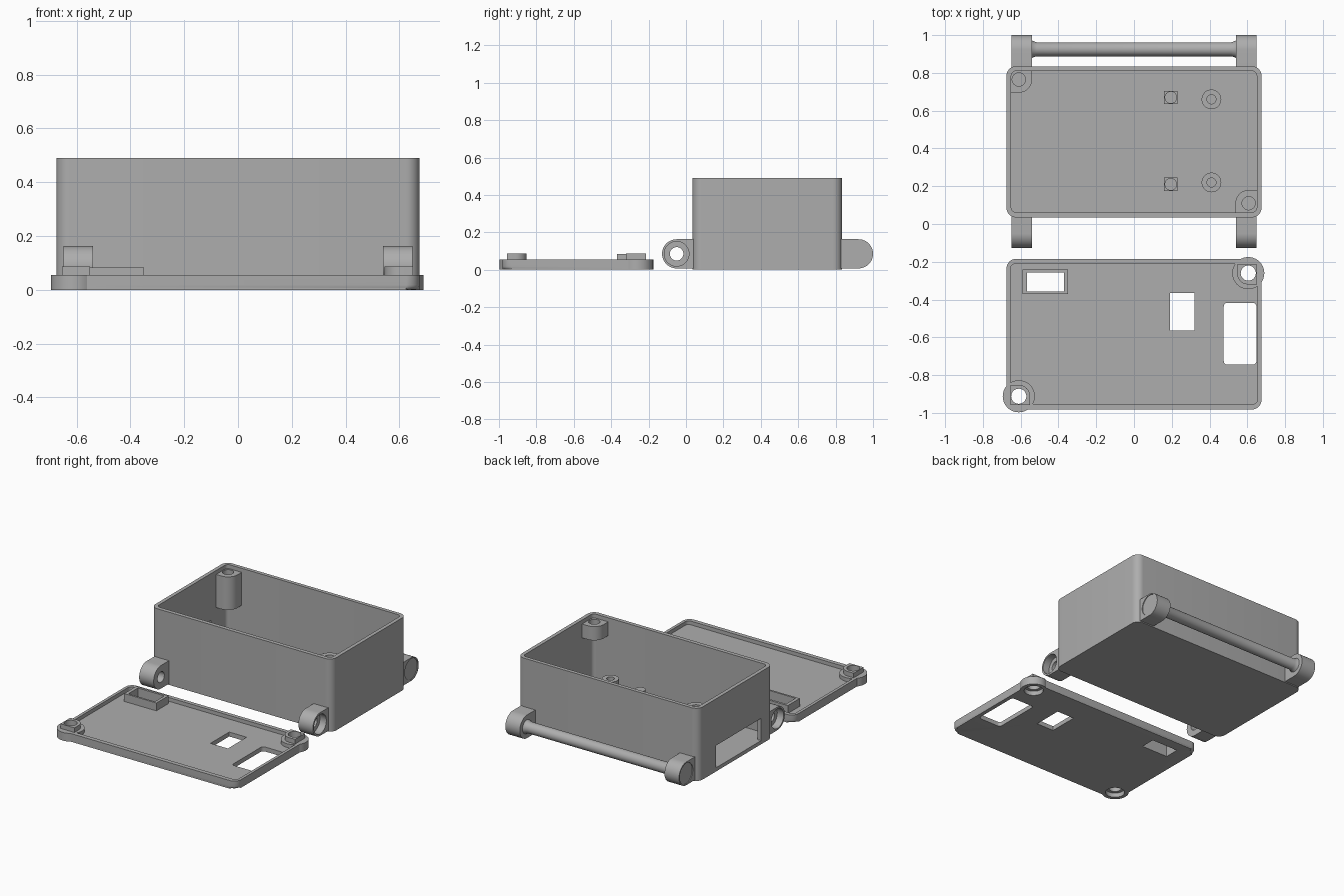
import bpy, bmesh, math

if "Cube" in bpy.data.objects:
    bpy.data.objects.remove(bpy.data.objects["Cube"])

grey = bpy.data.materials.new("plastic_grey")
grey.diffuse_color = (0.42, 0.42, 0.42, 1)
grey.use_nodes = True
grey.node_tree.nodes["Principled BSDF"].inputs["Base Color"].default_value = grey.diffuse_color


def arc(cx, cy, r, a0, a1, n):
    return [(cx + r * math.cos(math.radians(a0 + (a1 - a0) * i / n)),
             cy + r * math.sin(math.radians(a0 + (a1 - a0) * i / n))) for i in range(n + 1)]


def circle(cx, cy, r, n=40):
    return arc(cx, cy, r, 0, 360 - 360 / n, n - 1)


def rrect(x0, x1, y0, y1, r=0.0):
    if r == 0:
        return [(x0, y0), (x1, y0), (x1, y1), (x0, y1)]
    return (arc(x1 - r, y1 - r, r, 0, 90, 8) + arc(x0 + r, y1 - r, r, 90, 180, 8)
            + arc(x0 + r, y0 + r, r, 180, 270, 8) + arc(x1 - r, y0 + r, r, 270, 360, 8))


def corner_post(cx, cy, r, e, s):
    """Round towards the middle, square towards the corner (s = corner's x sign, y sign is -s)."""
    pts = [(cx + e, cy - e), (cx + e, cy + r)] + arc(cx, cy, r, 90, 180, 10) + [(cx - r, cy - e)]
    if s < 0:
        pts = [(2 * cx - x, 2 * cy - y) for x, y in pts]
    return pts


def prism(name, pts, a, b, axis="Z", bevel=0.0):
    bm = bmesh.new()
    put = (lambda p, h: (p[0], p[1], h)) if axis == "Z" else (lambda p, h: (h, p[0], p[1]))
    lo = [bm.verts.new(put(p, a)) for p in pts]
    hi = [bm.verts.new(put(p, b)) for p in pts]
    n = len(pts)
    bottom = bm.faces.new(lo[::-1])
    bm.faces.new(hi)
    for i in range(n):
        bm.faces.new((lo[i], lo[(i + 1) % n], hi[(i + 1) % n], hi[i]))
    if bevel:
        bmesh.ops.bevel(bm, geom=list(bottom.edges), offset=bevel, segments=4,
                        profile=0.5, affect="EDGES")
    bmesh.ops.remove_doubles(bm, verts=bm.verts, dist=1e-5)
    bmesh.ops.recalc_face_normals(bm, faces=bm.faces)
    me = bpy.data.meshes.new(name)
    bm.to_mesh(me)
    bm.free()
    ob = bpy.data.objects.new(name, me)
    me.materials.append(grey)
    bpy.context.collection.objects.link(ob)
    return ob


def combine(ob, other, op="DIFFERENCE"):
    mod = ob.modifiers.new("bool", "BOOLEAN")
    mod.operation, mod.solver, mod.object = op, "EXACT", other
    bpy.context.view_layer.objects.active = ob
    bpy.ops.object.modifier_apply(modifier=mod.name)
    bpy.data.objects.remove(other)


def cut(ob, pts, a, b, axis="Z"):
    combine(ob, prism("cutter", pts, a, b, axis))


# Open box with a window in its left wall
box = prism("box", rrect(-0.675, 0.675, 0.035, 0.835, 0.05), 0, 0.49)
cut(box, rrect(-0.65, 0.65, 0.062, 0.81, 0.025), 0.025, 0.6)
cut(box, rrect(0.164, 0.642, 0.025, 0.175), -0.8, -0.6, "X")

# Screw posts hanging in two opposite corners
for name, cx, cy, z0, s in (("back_screw_post", -0.61, 0.765, 0.24, -1),
                            ("front_screw_post", 0.607, 0.11, 0.37, 1)):
    post = prism(name, corner_post(cx, cy, 0.07, 0.048, s), z0, 0.463)
    cut(post, circle(cx, cy, 0.035), z0 + 0.03, 0.6)

# Floor standoffs and square pegs
for name, cy, py in (("front", 0.22, 0.21), ("back", 0.66, 0.67)):
    so = prism(name + "_standoff", circle(0.41, cy, 0.052), 0.02, 0.175)
    cut(so, circle(0.41, cy, 0.024), 0.05, 0.3)
    prism(name + "_peg_base", rrect(0.16, 0.23, py - 0.035, py + 0.035), 0.02, 0.125)
    prism(name + "_peg", circle(0.195, py, 0.033), 0.12, 0.155)

# Hinge lugs: round outside, flat against the wall
R, CZ = 0.078, 0.085
for side, s in (("left", -1), ("right", 1)):
    x0, x1 = sorted((s * 0.54, s * 0.648))
    front = prism(side + "_front_lug", arc(-0.05, CZ, R, 90, 270, 24)
                  + [(0.045, CZ - R), (0.045, CZ + R)], x0, x1, "X")
    cut(front, circle(-0.05, CZ, 0.036), -1, 1, "X")
    cut(front, circle(-0.05, CZ, 0.066), *sorted((s * 0.6, s * 0.8)), "X")
    back = prism(side + "_back_lug", arc(0.922, CZ, R, -90, 90, 24)
                 + [(0.825, CZ + R), (0.825, CZ - R)], x0, x1, "X")
    cut(back, circle(0.922, CZ, 0.07), *sorted((s * 0.643, s * 0.8)), "X")

# Handle rod with flared ends
bm = bmesh.new()
rings = []
for x, r in ((-0.545, 0.05), (-0.535, 0.043), (-0.515, 0.037), (0.515, 0.037), (0.535, 0.043), (0.545, 0.05)):
    rings.append([bm.verts.new((x, y, z)) for y, z in circle(0.925, CZ, r)])
for A, B in zip(rings, rings[1:]):
    for i in range(len(A)):
        j = (i + 1) % len(A)
        bm.faces.new((A[i], A[j], B[j], B[i]))
bm.faces.new(rings[0][::-1])
bm.faces.new(rings[-1])
bmesh.ops.recalc_face_normals(bm, faces=bm.faces)
me = bpy.data.meshes.new("rod")
bm.to_mesh(me)
bm.free()
me.materials.append(grey)
bpy.context.collection.objects.link(bpy.data.objects.new("rod", me))

# Lid tray with round ears and screw bosses at two corners
lid = prism("lid", rrect(-0.675, 0.675, -0.982, -0.185, 0.05), 0, 0.055, bevel=0.018)
cut(lid, rrect(-0.655, 0.655, -0.953, -0.212, 0.025), 0.03, 0.2)
corners = ((0.605, -0.26, 1), (-0.61, -0.912, -1))
for cx, cy, s in corners:
    combine(lid, prism("ear", circle(cx, cy, 0.085), 0, 0.055, bevel=0.018), "UNION")
    boss = [(x, 2 * cy - y) for x, y in corner_post(cx, cy, 0.06, 0.045, s)][::-1]
    combine(lid, prism("boss", boss, 0.04, 0.086), "UNION")

# Raised frame around the switch opening
combine(lid, prism("frame", rrect(-0.59, -0.35, -0.37, -0.242), 0.02, 0.083), "UNION")

# Lid openings and countersunk screw holes
cut(lid, rrect(-0.567, -0.37, -0.357, -0.257), -1, 1)
cut(lid, rrect(0.19, 0.32, -0.565, -0.365), -1, 1)
cut(lid, rrect(0.475, 0.648, -0.745, -0.417, 0.02), -1, 1)
for cx, cy, s in corners:
    cut(lid, circle(cx, cy, 0.04), -1, 1)
    cut(lid, circle(cx, cy, 0.06), -1, 0.03)

# Smooth the round surfaces, keep edges sharp
for ob in bpy.context.scene.objects:
    ob.select_set(True)
    bpy.context.view_layer.objects.active = ob
bpy.ops.object.shade_smooth_by_angle(angle=math.radians(30))
